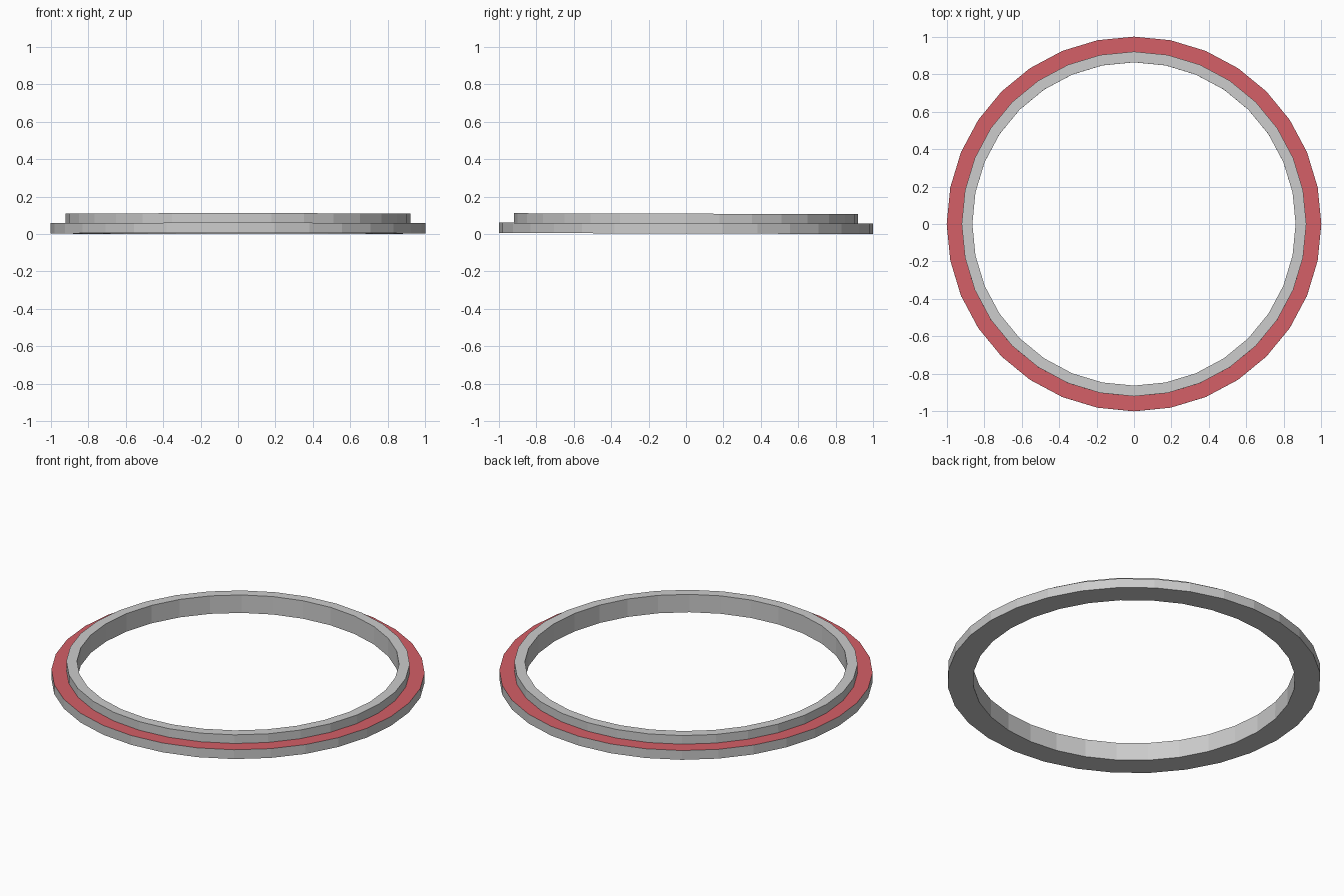
import bpy
import bmesh
from math import cos, sin, tau

cube = bpy.data.objects.get("Cube")
if cube:
    bpy.data.objects.remove(cube, do_unlink=True)

SIDES = 32
INNER, COLLAR, OUTER = 0.863, 0.92, 1.0
STEP, TOP = 0.055, 0.106
TILT = -0.0027


def make_material(name, rgb):
    mat = bpy.data.materials.new(name)
    mat.use_nodes = True
    color = (*rgb, 1.0)
    mat.diffuse_color = color
    mat.node_tree.nodes["Principled BSDF"].inputs["Base Color"].default_value = color
    return mat


grey = make_material("light grey", (0.6, 0.6, 0.6))
red = make_material("soft red", (0.66, 0.115, 0.135))

# Stepped ring: a closed cross-section turned around the z axis
profile = [(INNER, 0), (OUTER, 0), (OUTER, STEP),
           (COLLAR, STEP), (COLLAR, TOP), (INNER, TOP)]
LEDGE = 2  # profile edge that forms the coloured ledge

bm = bmesh.new()
rings = []
for i in range(SIDES):
    a = tau * i / SIDES
    rings.append([bm.verts.new((r * cos(a), r * sin(a), z)) for r, z in profile])

count = len(profile)
for i in range(SIDES):
    here, there = rings[i], rings[(i + 1) % SIDES]
    for j in range(count):
        k = (j + 1) % count
        face = bm.faces.new((here[j], there[j], there[k], here[k]))
        face.material_index = 1 if j == LEDGE else 0
bmesh.ops.recalc_face_normals(bm, faces=bm.faces)

mesh = bpy.data.meshes.new("stepped_ring")
bm.to_mesh(mesh)
bm.free()
mesh.materials.append(grey)
mesh.materials.append(red)

# The ring leans very slightly towards the back
ring = bpy.data.objects.new("stepped_ring", mesh)
ring.rotation_euler.x = TILT
ring.location.z = -OUTER * sin(TILT)
bpy.context.collection.objects.link(ring)
